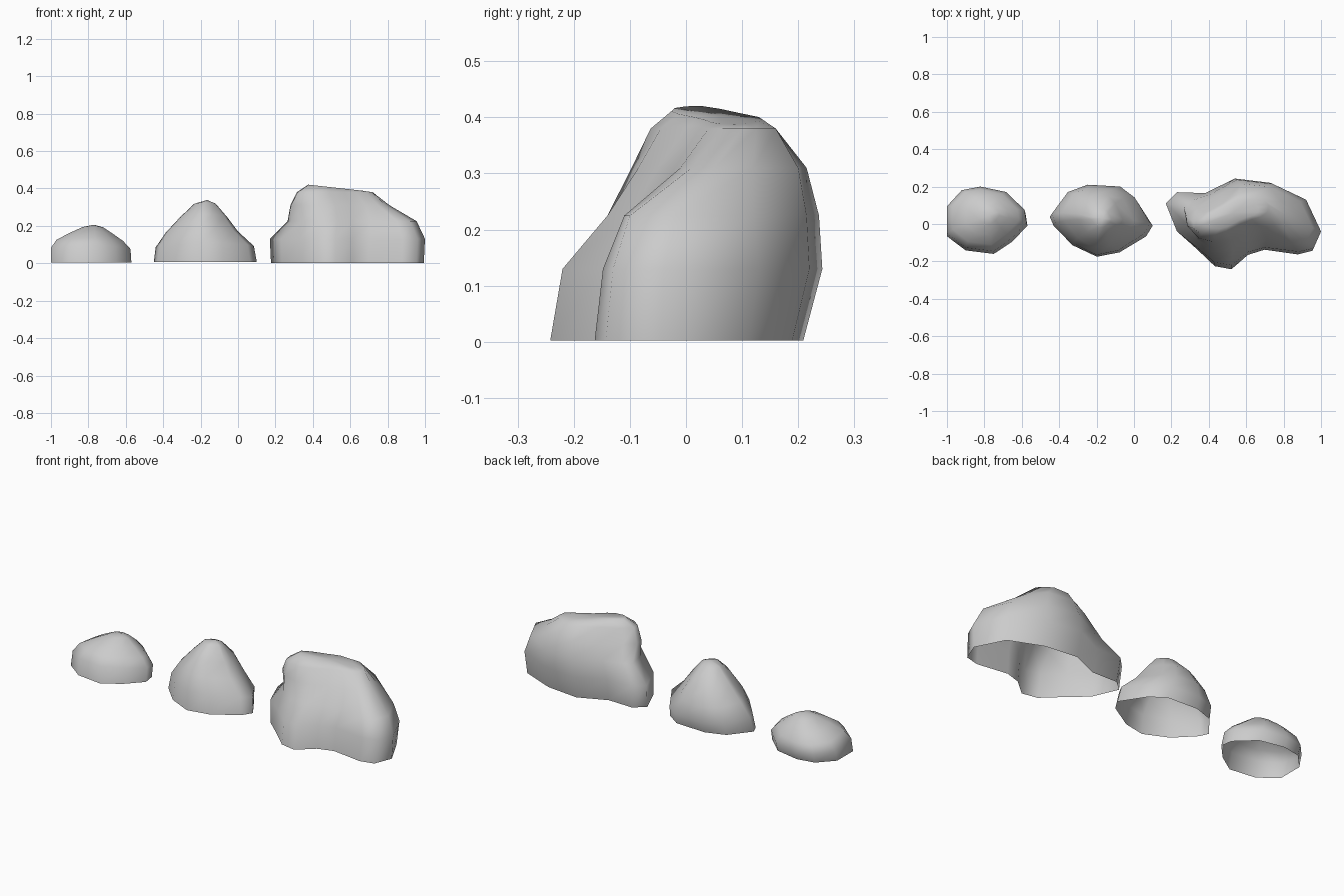
import bpy, bmesh


def loft(name, rings, peak):
    """Skin stacked rings of 3D points, close at a peak, leave the underside open."""
    bm = bmesh.new()
    loops = [[bm.verts.new(p) for p in ring] for ring in rings]
    n = len(loops[0])
    for low, high in zip(loops, loops[1:]):
        for i in range(n):
            j = (i + 1) % n
            bm.faces.new((low[i], low[j], high[j], high[i]))
    tip = bm.verts.new(peak)
    for i in range(n):
        bm.faces.new((loops[-1][i], loops[-1][(i + 1) % n], tip))
    bm.normal_update()
    for f in bm.faces:
        f.smooth = True
    mesh = bpy.data.meshes.new(name)
    bm.to_mesh(mesh)
    bm.free()
    obj = bpy.data.objects.new(name, mesh)
    bpy.context.collection.objects.link(obj)
    return obj


def bounded_rings(outline, levels, tilt):
    """Fit one outline into (z, x0, x1, y0, y1) bounds; tilt lowers the back of raised levels."""
    xs, ys = zip(*outline)
    ax, bx, ay, by = min(xs), max(xs), min(ys), max(ys)
    rings = []
    for z, x0, x1, y0, y1 in levels:
        ring = []
        for x, y in outline:
            py = y0 + (y - ay) / (by - ay) * (y1 - y0)
            drop = tilt * (py - .02) if z > .02 else 0
            ring.append((x0 + (x - ax) / (bx - ax) * (x1 - x0), py, z - drop))
        rings.append(ring)
    return rings


# Small low boulder
small = [(-1, .09), (-1, -.06), (-.9, -.14), (-.75, -.16), (-.65, -.09), (-.57, 0),
         (-.58, .07), (-.68, .17), (-.82, .2), (-.92, .18)]
loft("small_rock", bounded_rings(small, [
    (.005, -1, -.57, -.16, .18), (.075, -1, -.575, -.145, .2),
    (.12, -.97, -.615, -.11, .185), (.16, -.9, -.67, -.06, .15),
    (.195, -.83, -.72, 0, .1)], .12), (-.77, .05, .206))

# Middle pointed boulder
middle = [(-.45, .05), (-.43, 0), (-.33, -.11), (-.2, -.175), (-.08, -.15), (.06, -.06),
          (.095, 0), (.01, .14), (-.07, .2), (-.25, .21), (-.36, .17)]
loft("middle_rock", bounded_rings(middle, [
    (.008, -.45, .1, -.175, .19), (.09, -.44, .085, -.165, .21),
    (.17, -.385, .0, -.13, .195), (.25, -.31, -.06, -.085, .155),
    (.32, -.235, -.12, -.02, .08)], .12), (-.165, .03, .338))

# Large lobed boulder, one contour per height
contours = [
    (.13, [(.17, .11), (.23, -.04), (.33, -.12), (.43, -.205), (.52, -.22), (.61, -.15), (.7, -.125),
           (.88, -.148), (.96, -.13), (1, -.04), (.92, .13), (.73, .22), (.54, .243),
           (.38, .165), (.23, .17)]),
    (.225, [(.265, .095), (.285, 0), (.34, -.085), (.43, -.14), (.53, -.14), (.61, -.1), (.71, -.08),
            (.85, -.11), (.92, -.1), (.955, -.02), (.89, .12), (.74, .215), (.55, .237),
            (.41, .16), (.31, .125)]),
    (.31, [(.28, .04), (.285, -.01), (.345, -.075), (.43, -.097), (.52, -.085), (.6, -.05), (.68, -.02),
           (.75, -.01), (.79, .01), (.81, .05), (.79, .12), (.72, .2), (.57, .215),
           (.45, .155), (.335, .085)]),
    (.38, [(.315, .015), (.32, -.025), (.36, -.055), (.43, -.063), (.49, -.045), (.57, 0), (.63, .025),
           (.68, .04), (.715, .065), (.72, .1), (.7, .125), (.65, .16), (.56, .16),
           (.47, .11), (.375, .06)]),
]
rings = [[(x, y, z) for x, y in pts] for z, pts in contours]
# Underside rim: tucks in at the back, flares at the front
rings.insert(0, [(.575 + (x - .575) * .985, y * (1.1 if y < 0 else .86), .002)
                 for x, y, z in rings[0]])
# Rounded crown, a little higher on the left knob
rings.append([(.53 + (x - .53) * .72, .06 + (y - .06) * .7, .403 + (.53 - x) * .08)
              for x, y, z in rings[-1]])
loft("large_rock", rings, (.53, .06, .402))
